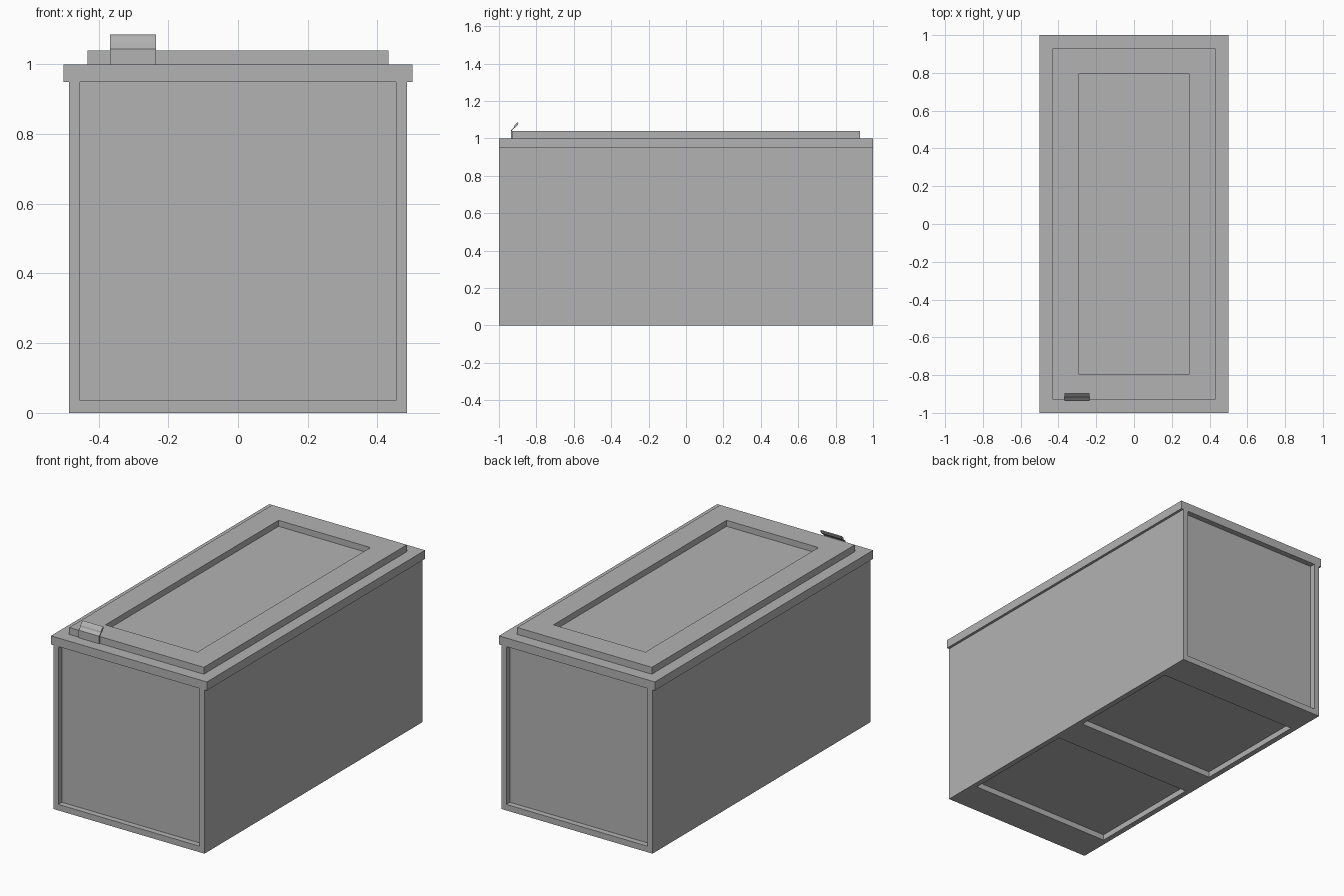
import bpy
import bmesh
from mathutils import Vector

old = bpy.data.objects.get("Cube")
if old:
    bpy.data.objects.remove(old, do_unlink=True)

# Single flat grey
grey = bpy.data.materials.new("plain grey")
grey.use_nodes = True
colour = (0.45, 0.45, 0.45, 1)
grey.diffuse_color = colour
grey.node_tree.nodes["Principled BSDF"].inputs["Base Color"].default_value = colour


def make_object(name, bm):
    bmesh.ops.recalc_face_normals(bm, faces=bm.faces)
    mesh = bpy.data.meshes.new(name)
    bm.to_mesh(mesh)
    bm.free()
    mesh.materials.append(grey)
    obj = bpy.data.objects.new(name, mesh)
    bpy.context.collection.objects.link(obj)
    return obj


def extrude_profile(name, points, axis, start, end):
    """Extrude a closed outline along x (points are y, z) or y (points are x, z)."""
    bm = bmesh.new()
    place = (lambda a, b: (start, a, b)) if axis == "x" else (lambda a, b: (a, start, b))
    face = bm.faces.new([bm.verts.new(place(a, b)) for a, b in points])
    new = bmesh.ops.extrude_face_region(bm, geom=[face])["geom"]
    step = Vector((end - start, 0, 0)) if axis == "x" else Vector((0, end - start, 0))
    bmesh.ops.translate(bm, vec=step, verts=[v for v in new if isinstance(v, bmesh.types.BMVert)])
    return make_object(name, bm)


def box(name, x, y, z):
    outline = [(x[0], z[0]), (x[1], z[0]), (x[1], z[1]), (x[0], z[1])]
    return extrude_profile(name, outline, "y", *y)


def cut(target, x, y, z):
    """Cut a box-shaped recess and discard the cutter."""
    cutter = box("recess_cutter", x, y, z)
    cutter.hide_render = True
    mod = target.modifiers.new("recess", "BOOLEAN")
    mod.operation = "DIFFERENCE"
    mod.solver = "EXACT"
    mod.object = cutter
    bpy.context.view_layer.objects.active = target
    bpy.ops.object.modifier_apply(modifier=mod.name)
    bpy.data.objects.remove(cutter, do_unlink=True)


# Body with overhanging side rims along the top
half = [(0.485, 0), (0.485, 0.95), (0.5, 0.95), (0.5, 1.0)]
body = extrude_profile("body", half + [(-x, z) for x, z in reversed(half)], "y", -1, 1)

# Recessed panels on both ends and two on the underside
depth = 0.033
panel_x = (-0.453, 0.453)
for side in (-1, 1):
    cut(body, panel_x, sorted((side * (1 - depth), side * 1.1)), (0.035, 0.95))
    cut(body, panel_x, sorted((side * 0.1, side * 0.8)), (-0.1, depth))

# Lid with a sunken centre panel
lid = box("lid", (-0.432, 0.432), (-0.93, 0.93), (1.0, 1.04))
cut(lid, (-0.295, 0.295), (-0.793, 0.793), (1.005, 1.1))

# Bent latch tab on the lid's front edge
latch_outline = [
    (-0.936, 1.0), (-0.936, 1.044), (-0.921, 1.058), (-0.919, 1.066),
    (-0.908, 1.080), (-0.899, 1.086), (-0.896, 1.082), (-0.900, 1.070),
    (-0.912, 1.058), (-0.919, 1.054), (-0.930, 1.043), (-0.930, 1.0),
]
extrude_profile("latch", latch_outline, "x", -0.367, -0.235)
